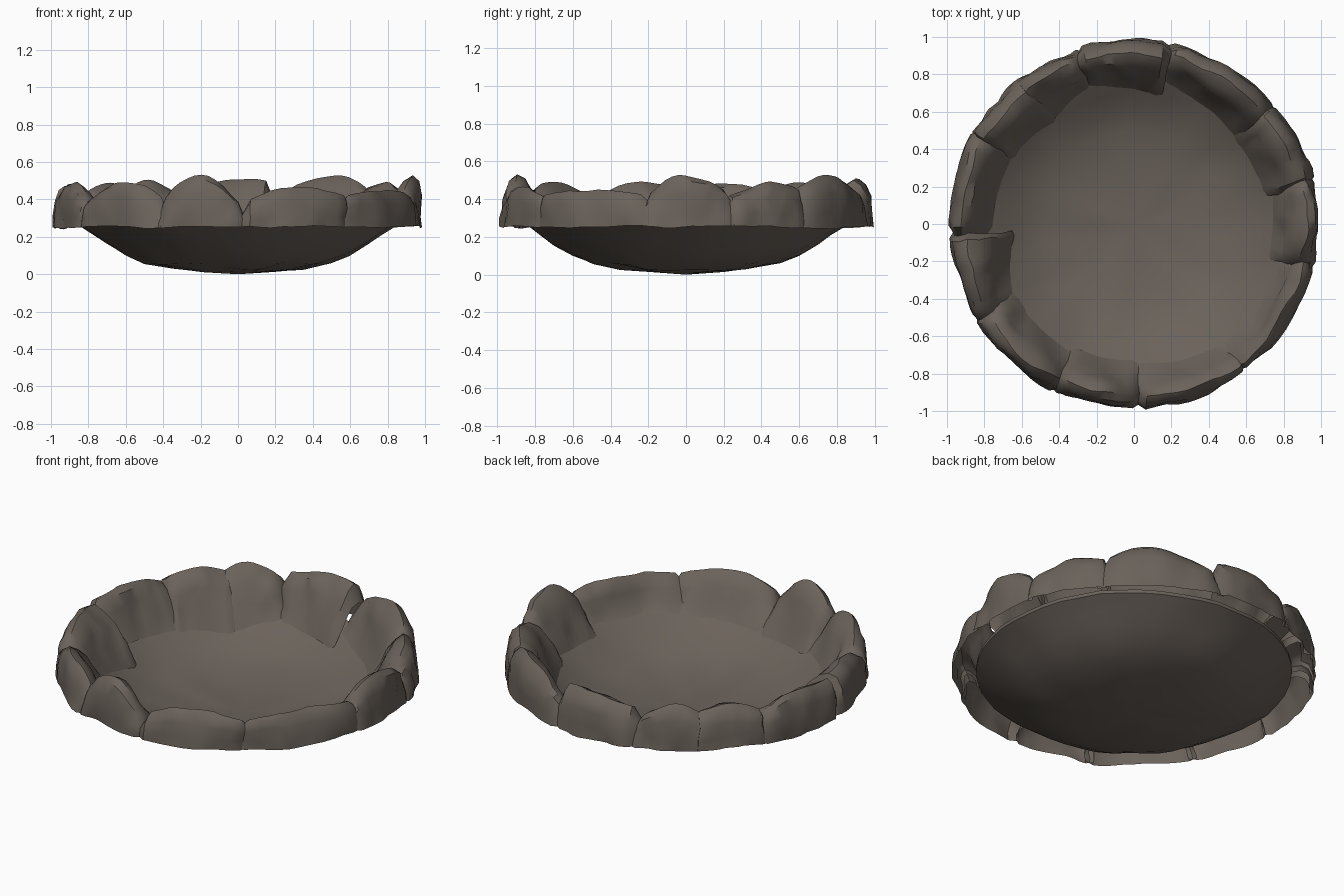
import bpy
import bmesh
from math import radians, sin, cos, pi
from mathutils import Vector, noise

default = bpy.data.objects.get("Cube")
if default:
    bpy.data.objects.remove(default, do_unlink=True)

# One dull brown-grey stone colour for everything
stone = bpy.data.materials.new("brown grey stone")
stone.use_nodes = True
colour = (0.145, 0.122, 0.103, 1)
stone.diffuse_color = colour
shader = next(n for n in stone.node_tree.nodes if n.type == "BSDF_PRINCIPLED")
shader.inputs["Base Color"].default_value = colour
shader.inputs["Roughness"].default_value = 0.9

BOWL = [(0.0, 0.01), (0.2, 0.015), (0.35, 0.03), (0.5, 0.06), (0.6, 0.1),
        (0.7, 0.16), (0.77, 0.21), (0.83, 0.25), (0.86, 0.27)]
SHELL = 0.02
LEDGE = 0.252


def bowl_height(r):
    """Height of the underside of the bowl at radius r."""
    for (r0, z0), (r1, z1) in zip(BOWL, BOWL[1:]):
        if r <= r1:
            return z0 + (z1 - z0) * (r - r0) / (r1 - r0)
    return BOWL[-1][1]


def polar(r, angle, z):
    return Vector((r * cos(angle), r * sin(angle), z))


def finish(name, bm):
    bmesh.ops.recalc_face_normals(bm, faces=bm.faces)
    mesh = bpy.data.meshes.new(name)
    bm.to_mesh(mesh)
    bm.free()
    obj = bpy.data.objects.new(name, mesh)
    bpy.context.collection.objects.link(obj)
    mesh.materials.append(stone)
    return obj


def bridge(bm, a, b):
    """Join two open rows of vertices with quads."""
    for i in range(len(a) - 1):
        bm.faces.new((a[i], a[i + 1], b[i + 1], b[i]))


def make_bowl(sides=48):
    """Thin, hand-shaped dish: underside out to the rim, then back inside."""
    bm = bmesh.new()
    outline = BOWL[1:] + [(r, z + SHELL) for r, z in reversed(BOWL[1:])]
    rings = []
    for r, z in outline:
        ring = []
        for i in range(sides):
            a = 2 * pi * i / sides
            bump = noise.noise(polar(r, a, 0) * 5) * 0.015
            ring.append(bm.verts.new(polar(r, a, max(z + bump, 0.004))))
        rings.append(ring + ring[:1])
    for a, b in zip(rings, rings[1:]):
        bridge(bm, a, b)
    for ring, z in ((rings[0], 0), (rings[-1], SHELL + 0.008)):
        hub = bm.verts.new((0, 0, z))
        for i in range(sides):
            bm.faces.new((hub, ring[i], ring[i + 1]))
    finish("bowl", bm)


def make_stone(name, start, end, inner0, inner1, peak, left, right, where,
               steps=12):
    """Rough arched stone, hollow below, its inner face sweeping into the bowl."""
    bm = bmesh.new()
    rows = []
    for i in range(steps + 1):
        u = i / steps
        angle = radians(start + (end - start) * u)
        # The crest rises from each end to the peak
        if u < where:
            top = left + (peak - left) * sin(pi / 2 * u / where)
        else:
            top = right + (peak - right) * sin(pi / 2 * (1 - u) / (1 - where))
        # The last row at each end is rounded down and inward
        last = i in (0, steps)
        ri = min(inner0 + (inner1 - inner0) * u, 0.85) + (0.02 if last else 0)
        ro = 0.96 if last else 0.985
        rise, span = (top - LEDGE) * (0.65 if last else 1), ro - ri
        section = [(ro, LEDGE)]
        for across, up in ((0.99, 0.3), (0.95, 0.65), (0.84, 0.9), (0.67, 1.0),
                           (0.46, 0.9), (0.25, 0.62), (0.06, 0.24)):
            section.append((ri + span * across, LEDGE + rise * up))
        foot = ri - 0.05
        section.append((foot, bowl_height(foot) + SHELL))
        row = []
        for r, z in section:
            p = polar(r, angle, z)
            rough = noise.noise_vector(p * 5) * 0.025
            rough += noise.noise_vector(p * 11) * 0.014
            rough.z *= 0.5
            if r == foot:
                rough *= 0.3
            row.append(bm.verts.new(p + rough))
        rows.append(row)
    for a, b in zip(rows, rows[1:]):
        bridge(bm, a, b)
    bmesh.ops.triangulate(bm, faces=bm.faces)
    finish(name, bm)


make_bowl()

# Start and end angle, inner radius at each, peak, end heights, peak position
STONES = [
    (-15, 15, 0.77, 0.81, 0.53, 0.40, 0.42, 0.45),
    (12, 42, 0.76, 0.75, 0.49, 0.40, 0.45, 0.6),
    (38, 80, 0.76, 0.81, 0.53, 0.44, 0.40, 0.4),
    (78, 109, 0.74, 0.81, 0.51, 0.49, 0.46, 0.3),
    (107, 131, 0.80, 0.75, 0.50, 0.36, 0.44, 0.6),
    (126, 153, 0.74, 0.78, 0.49, 0.44, 0.42, 0.5),
    (149, 184, 0.79, 0.81, 0.48, 0.41, 0.47, 0.4),
    (183, 213, 0.68, 0.81, 0.49, 0.46, 0.38, 0.4),
    (210, 246, 0.78, 0.81, 0.49, 0.39, 0.38, 0.58),
    (243, 272, 0.78, 0.78, 0.53, 0.39, 0.33, 0.5),
    (271, 309, 0.79, 0.85, 0.47, 0.37, 0.40, 0.5),
    (304, 348, 0.85, 0.84, 0.45, 0.41, 0.43, 0.6),
]
for number, values in enumerate(STONES, 1):
    make_stone(f"rim_stone_{number}", *values)

# Smooth stone faces, crisp ridges
parts = [o for o in bpy.context.scene.objects
         if o.name == "bowl" or o.name.startswith("rim_stone")]
bpy.ops.object.select_all(action="DESELECT")
for part in parts:
    part.select_set(True)
bpy.context.view_layer.objects.active = parts[0]
bpy.ops.object.shade_smooth_by_angle(angle=radians(40))
